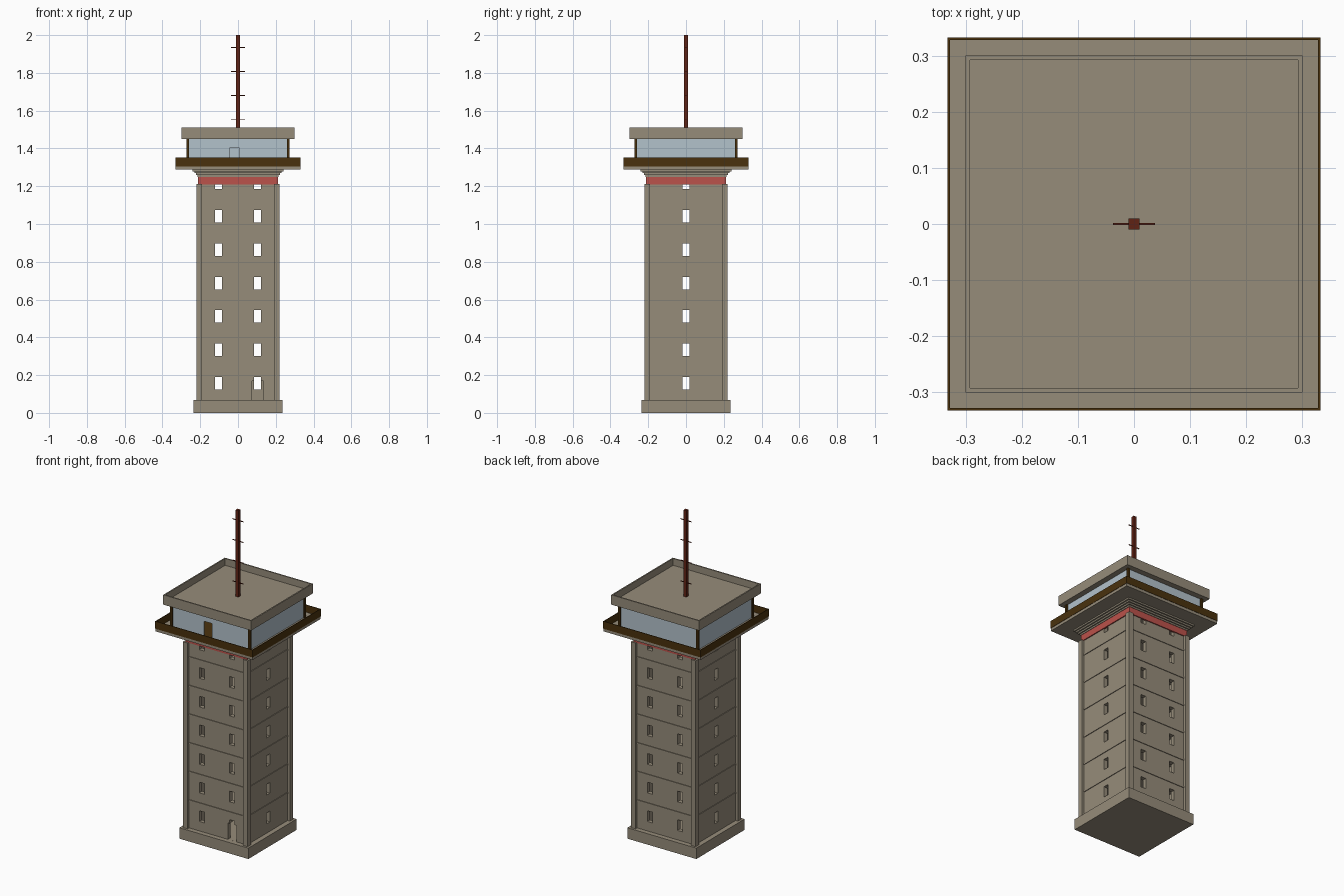
import bpy, bmesh
from mathutils import Matrix, Vector

if "Cube" in bpy.data.objects:
    bpy.data.objects.remove(bpy.data.objects["Cube"])


def material(name, rgb):
    m = bpy.data.materials.new(name)
    m.diffuse_color = (*rgb, 1)
    m.use_nodes = True
    m.node_tree.nodes["Principled BSDF"].inputs["Base Color"].default_value = m.diffuse_color
    return m


CONCRETE = material("concrete", (0.305, 0.262, 0.195))
BROWN = material("dark_brown", (0.068, 0.031, 0.004))
RED = material("red_band", (0.50, 0.085, 0.07))
GLASS = material("pale_glass", (0.45, 0.54, 0.60))
RUST = material("rust_mast", (0.115, 0.016, 0.007))


def boxes(name, spans, mat):
    """One object from a list of (x0, x1, y0, y1, z0, z1) boxes."""
    bm = bmesh.new()
    for x0, x1, y0, y1, z0, z1 in spans:
        mtx = Matrix.Translation(Vector((x0 + x1, y0 + y1, z0 + z1)) / 2) @ \
            Matrix.Diagonal((x1 - x0, y1 - y0, z1 - z0, 1))
        bmesh.ops.create_cube(bm, size=1, matrix=mtx)
    me = bpy.data.meshes.new(name)
    bm.to_mesh(me)
    bm.free()
    me.materials.append(mat)
    ob = bpy.data.objects.new(name, me)
    bpy.context.collection.objects.link(ob)
    return ob


def sq(h, z0, z1):
    """Centred square block of half width h."""
    return (-h, h, -h, h, z0, z1)


def cut(ob, *span_lists):
    """Subtract each group of boxes, bake the result and drop the cutters."""
    cutters = []
    for spans in span_lists:
        c = boxes("cutter", spans, ob.data.materials[0])
        c.hide_render = True
        mod = ob.modifiers.new("cut", 'BOOLEAN')
        mod.operation = 'DIFFERENCE'
        mod.solver = 'EXACT'
        mod.object = c
        cutters.append(c)
    bpy.context.view_layer.update()
    dg = bpy.context.evaluated_depsgraph_get()
    me = bpy.data.meshes.new_from_object(ob.evaluated_get(dg))
    ob.modifiers.clear()
    ob.data = me
    for c in cutters:
        bpy.data.objects.remove(c)


def ring(name, outer, inner, z0, z1, mat):
    """Square frame made of four walls."""
    return boxes(name, [(-outer, outer, -outer, -inner, z0, z1),
                        (-outer, outer, inner, outer, z0, z1),
                        (-outer, -inner, -inner, inner, z0, z1),
                        (inner, outer, -inner, inner, z0, z1)], mat)


# plinth
boxes("plinth", [sq(0.235, 0, 0.067)], CONCRETE)

# hollow shaft with through windows and an entrance opening
STEP = 0.1765
levels = [0.125 + STEP * i for i in range(7)]
front_windows = [(x - 0.0175, x + 0.0175, -0.3, 0.3, z, z + 0.066)
                 for z in levels for x in (-0.103, 0.103)]
side_windows = [(-0.3, 0.3, -0.0175, 0.0175, z, z + 0.066) for z in levels]
shaft = boxes("shaft_walls", [sq(0.205, 0.06, 1.26)], CONCRETE)
cut(shaft, [sq(0.178, 0.067, 1.252)], front_windows, side_windows,
    [(0.075, 0.135, -0.3, -0.1, 0.0672, 0.168)])

# corner piers
boxes("corner_piers", [(min(a * 0.19, a * 0.221), max(a * 0.19, a * 0.221),
                        min(b * 0.19, b * 0.221), max(b * 0.19, b * 0.221),
                        0.06, 1.212) for a in (-1, 1) for b in (-1, 1)], CONCRETE)

# storey slabs that show as thin ledges
boxes("storey_slabs", [sq(0.209, z + 0.107, z + 0.117) for z in levels[:6]], CONCRETE)

# red band and stepped corbel
ring("red_band", 0.211, 0.2, 1.21, 1.252, RED)
for i, h in enumerate((0.214, 0.222, 0.231, 0.24)):
    boxes("corbel_step", [sq(h, 1.25 + 0.0095 * i, 1.2595 + 0.0095 * i)], CONCRETE)

# balcony deck and parapet
boxes("balcony_deck", [sq(0.33, 1.288, 1.306)], CONCRETE)
ring("balcony_parapet", 0.332, 0.328, 1.305, 1.351, BROWN)

# glazed cabin with a doorway, inner floor and corner posts
glass = boxes("cabin_glass", [sq(0.265, 1.30, 1.455)], GLASS)
cut(glass, [sq(0.26, 1.29, 1.47)], [(-0.045, 0.008, -0.3, -0.2, 1.29, 1.402)])
boxes("cabin_floor", [sq(0.258, 1.304, 1.309)], BROWN)
boxes("cabin_posts", [(a * 0.266 - 0.007, a * 0.266 + 0.007,
                       b * 0.266 - 0.007, b * 0.266 + 0.007, 1.305, 1.452)
                      for a in (-1, 1) for b in (-1, 1)], BROWN)

# roof tray
roof = boxes("roof", [sq(0.30, 1.45, 1.51)], CONCRETE)
cut(roof, [sq(0.292, 1.468, 1.6)])

# mast with crossbars
boxes("mast", [sq(0.01, 1.46, 2.0)], RUST)
boxes("mast_crossbars", [(-0.037, 0.037, -0.002, 0.002, z - 0.002, z + 0.002)
                         for z in (1.552, 1.68, 1.808, 1.935)], RUST)
